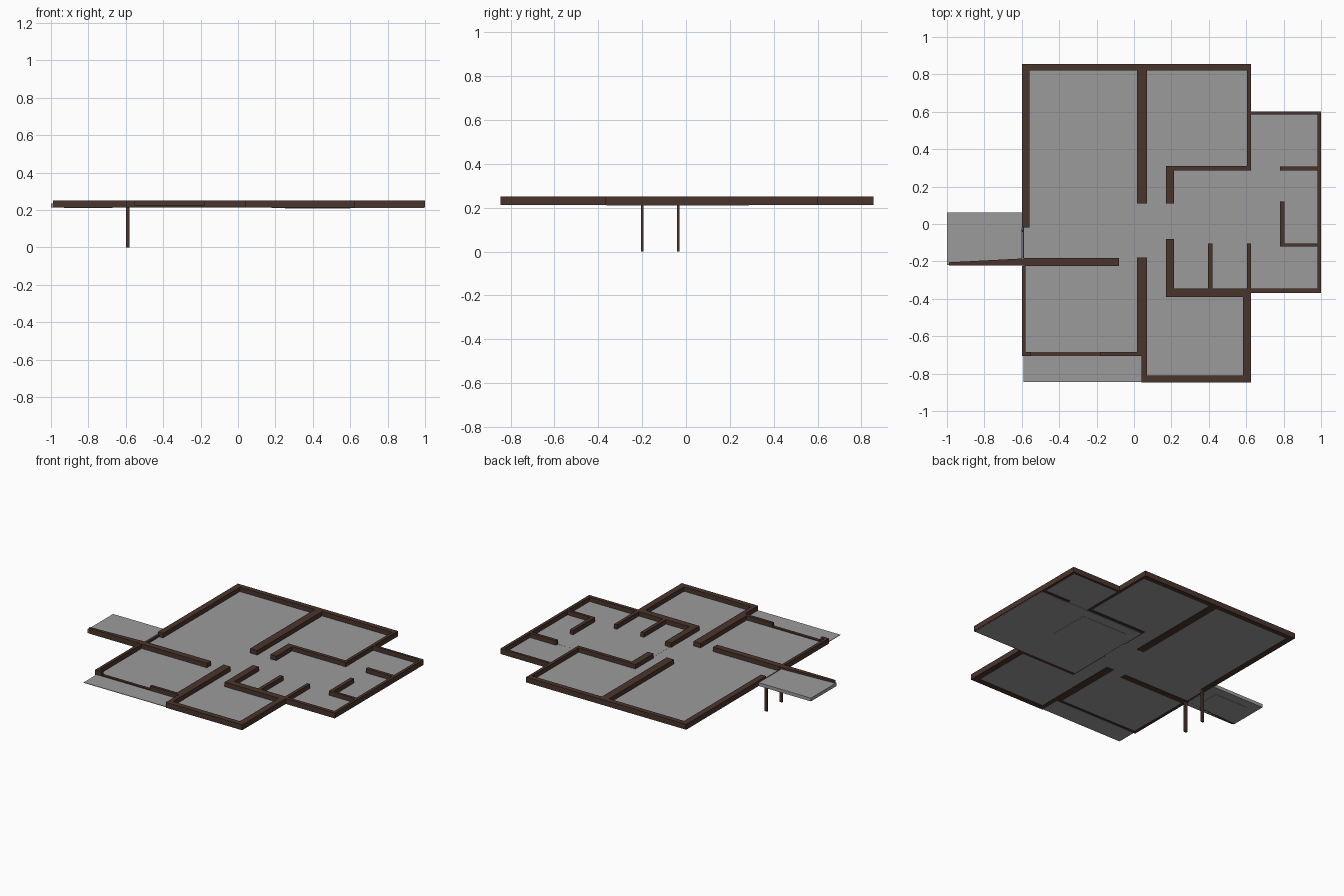
import bpy, bmesh

if "Cube" in bpy.data.objects:
    bpy.data.objects.remove(bpy.data.objects["Cube"])

def material(name, rgb):
    m = bpy.data.materials.new(name)
    m.diffuse_color = (*rgb, 1)
    m.use_nodes = True
    m.node_tree.nodes["Principled BSDF"].inputs["Base Color"].default_value = m.diffuse_color
    return m

BROWN = material("dark_brown", (0.068, 0.036, 0.026))
GREY = material("mid_grey", (0.33, 0.33, 0.33))

def prism(bm, pts, z0, z1):
    """Extrude an anticlockwise outline from z0 to z1."""
    lo = [bm.verts.new((x, y, z0)) for x, y in pts]
    hi = [bm.verts.new((x, y, z1)) for x, y in pts]
    n = len(pts)
    bm.faces.new(lo[::-1])
    bm.faces.new(hi)
    for i in range(n):
        j = (i + 1) % n
        bm.faces.new((lo[i], lo[j], hi[j], hi[i]))

def build(name, mat, outlines, z0, z1):
    bm = bmesh.new()
    for o in outlines:
        prism(bm, o, z0, z1)
    me = bpy.data.meshes.new(name)
    bm.to_mesh(me)
    bm.free()
    me.materials.append(mat)
    ob = bpy.data.objects.new(name, me)
    bpy.context.collection.objects.link(ob)
    return ob

def rect(x0, x1, y0, y1):
    return [(x0, y0), (x1, y0), (x1, y1), (x0, y1)]

ZB, ZT = 0.213, 0.25

# Walls by room, each a rectangle (x0, x1, y0, y1)
walls = {
    "north_room_walls": [(-.60, -.56, -.02, .82), (-.60, .625, .82, .855),
                         (.015, .07, .11, .82), (.605, .625, .31, .82)],
    "hall_walls": [(-.59, -.08, -.225, -.182), (.17, .625, .285, .31),
                   (.17, .215, .11, .285), (.17, .215, -.345, -.08)],
    "east_room_walls": [(.625, 1, .585, .602), (.98, 1, -.345, .585),
                        (.78, .98, .285, .307), (.62, 1, -.37, -.345)],
    "closet_walls": [(.78, .805, -.12, .12), (.805, .98, -.12, -.103)],
    "bath_partitions": [(.395, .42, -.345, -.105), (.603, .625, -.345, -.105)],
    "south_east_room_walls": [(.17, .625, -.39, -.345), (.582, .625, -.81, -.39),
                              (.04, .625, -.847, -.81), (.04, .07, -.81, -.70),
                              (.015, .07, -.70, -.18)],
    "south_west_room_walls": [(-.60, -.58, -.705, -.225), (-.58, -.55, -.705, -.685),
                              (-.18, .04, -.705, -.685)],
}
for name, rects in walls.items():
    build(name, BROWN, [rect(*r) for r in rects], ZB, ZT)

# Low window sill and entrance threshold
build("window_sill", BROWN, [rect(-.55, -.18, -.705, -.685)], ZB, 0.226)
build("door_threshold", BROWN, [rect(-.597, -.588, -.182, -.02)], ZB, 0.232)

# Floors
build("main_floor", GREY, [
    rect(-.59, .61, -.20, .84), rect(-.59, .045, -.695, -.20),
    rect(.045, .61, -.84, -.20), rect(.61, .99, .28, .595)], 0.2155, 0.219)
build("bath_floor", GREY, [rect(.18, .995, -.362, .288)], 0.2105, 0.2195)
build("bath_under_plate", GREY, [rect(.25, .60, -.07, .22)], 0.209, 0.2105)
build("porch_slab", GREY, [rect(-.59, .04, -.845, -.70)], 0.2155, 0.219)

# Entrance deck with tapered rail and two posts
build("entrance_deck", GREY, [rect(-1, -.60, -.218, .062)], 0.213, 0.236)
build("deck_under_plate", GREY, [rect(-.93, -.67, -.15, 0)], 0.2115, 0.213)
build("deck_rail", BROWN, [[(-.99, -.222), (-.59, -.222), (-.59, -.184), (-.99, -.205)]], ZB, ZT)
build("deck_posts", BROWN, [rect(-.60, -.58, y - .006, y + .006) for y in (-.2, -.036)], 0, 0.216)
